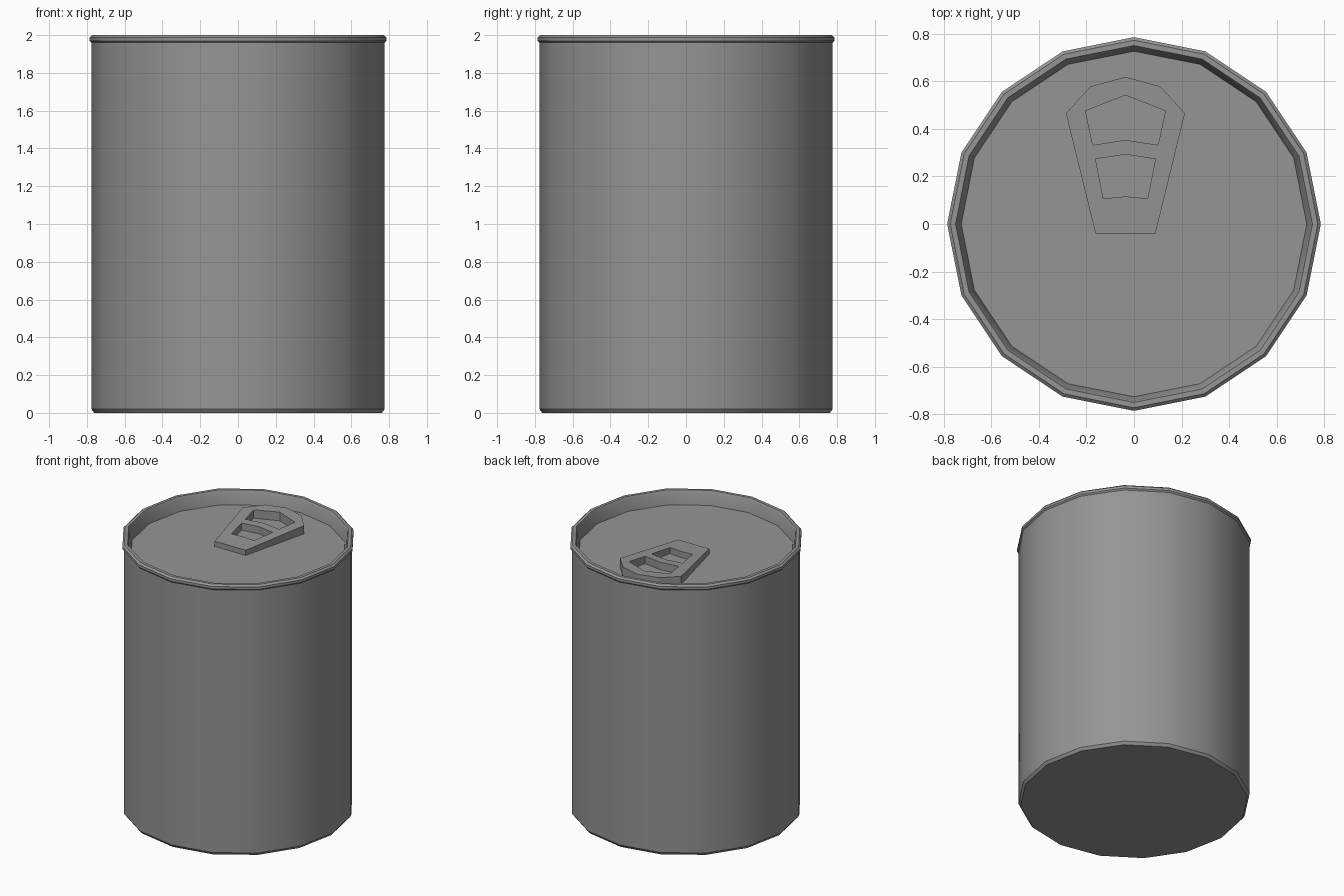
import bpy
import bmesh
from math import cos, sin, pi, radians

old = bpy.data.objects.get("Cube")
if old:
    bpy.data.objects.remove(old, do_unlink=True)

SIDES = 16
LID_Z = 1.9

metal = bpy.data.materials.new("grey_metal")
grey = (0.3, 0.3, 0.3, 1)
metal.use_nodes = True
metal.diffuse_color = grey
metal.node_tree.nodes["Principled BSDF"].inputs["Base Color"].default_value = grey


def add_object(name, mesh):
    obj = bpy.data.objects.new(name, mesh)
    bpy.context.collection.objects.link(obj)
    mesh.materials.clear()
    mesh.materials.append(metal)
    return obj


def lathe(name, profile):
    """Revolve (radius, height) points and cap both ends."""
    bm = bmesh.new()
    rings = [[bm.verts.new((r * cos(2 * pi * i / SIDES), r * sin(2 * pi * i / SIDES), z))
              for i in range(SIDES)] for r, z in profile]
    for a, b in zip(rings, rings[1:]):
        for i in range(SIDES):
            j = (i + 1) % SIDES
            bm.faces.new((a[i], a[j], b[j], b[i]))
    bm.faces.new(rings[0][::-1])
    bm.faces.new(rings[-1])
    mesh = bpy.data.meshes.new(name)
    bm.to_mesh(mesh)
    bm.free()
    return add_object(name, mesh)


# Can: chamfered base, straight wall, rolled rim and recessed lid
can = lathe("can_body", [
    (0.762, 0), (0.776, 0.02), (0.776, 1.96),
    (0.785, 1.97), (0.785, 1.988), (0.772, 2.0),
    (0.75, 2.0), (0.742, 1.985), (0.726, LID_Z)])
bpy.context.view_layer.objects.active = can
can.select_set(True)
bpy.ops.object.shade_smooth_by_angle(angle=radians(30))


def mirrored(half):
    """Close a right-hand outline by mirroring it over x = 0."""
    return half + [(-x, y) for x, y in reversed(half) if x > 0]


# Pull tab: outline with two finger holes
outlines = [
    [(0.126, -0.04), (0.25, 0.465), (0.147, 0.578), (0, 0.618)],
    [(0, 0.353), (0.137, 0.332), (0.168, 0.475), (0, 0.541)],
    [(0, 0.116), (0.093, 0.107), (0.126, 0.273), (0, 0.292)],
]
curve = bpy.data.curves.new("pull_tab_outline", "CURVE")
curve.dimensions = "2D"
curve.fill_mode = "BOTH"
curve.extrude = 0.02
for half in outlines:
    points = mirrored(half)
    spline = curve.splines.new("POLY")
    spline.points.add(len(points) - 1)
    for point, (x, y) in zip(spline.points, points):
        point.co = (x, y, 0, 1)
    spline.use_cyclic_u = True
helper = bpy.data.objects.new("pull_tab_outline", curve)
bpy.context.collection.objects.link(helper)
bpy.context.view_layer.update()
graph = bpy.context.evaluated_depsgraph_get()
tab_mesh = bpy.data.meshes.new_from_object(helper.evaluated_get(graph))
bpy.data.objects.remove(helper, do_unlink=True)

# Wedge shape: the underside rests on the lid, the top rises to the back
for v in tab_mesh.vertices:
    v.co.z = LID_Z + 0.038 + 0.045 * (v.co.y + 0.04) if v.co.z > 0 else LID_Z - 0.003
for face in tab_mesh.polygons:
    face.use_smooth = False
tab = add_object("pull_tab", tab_mesh)
tab.location.x = -0.036
